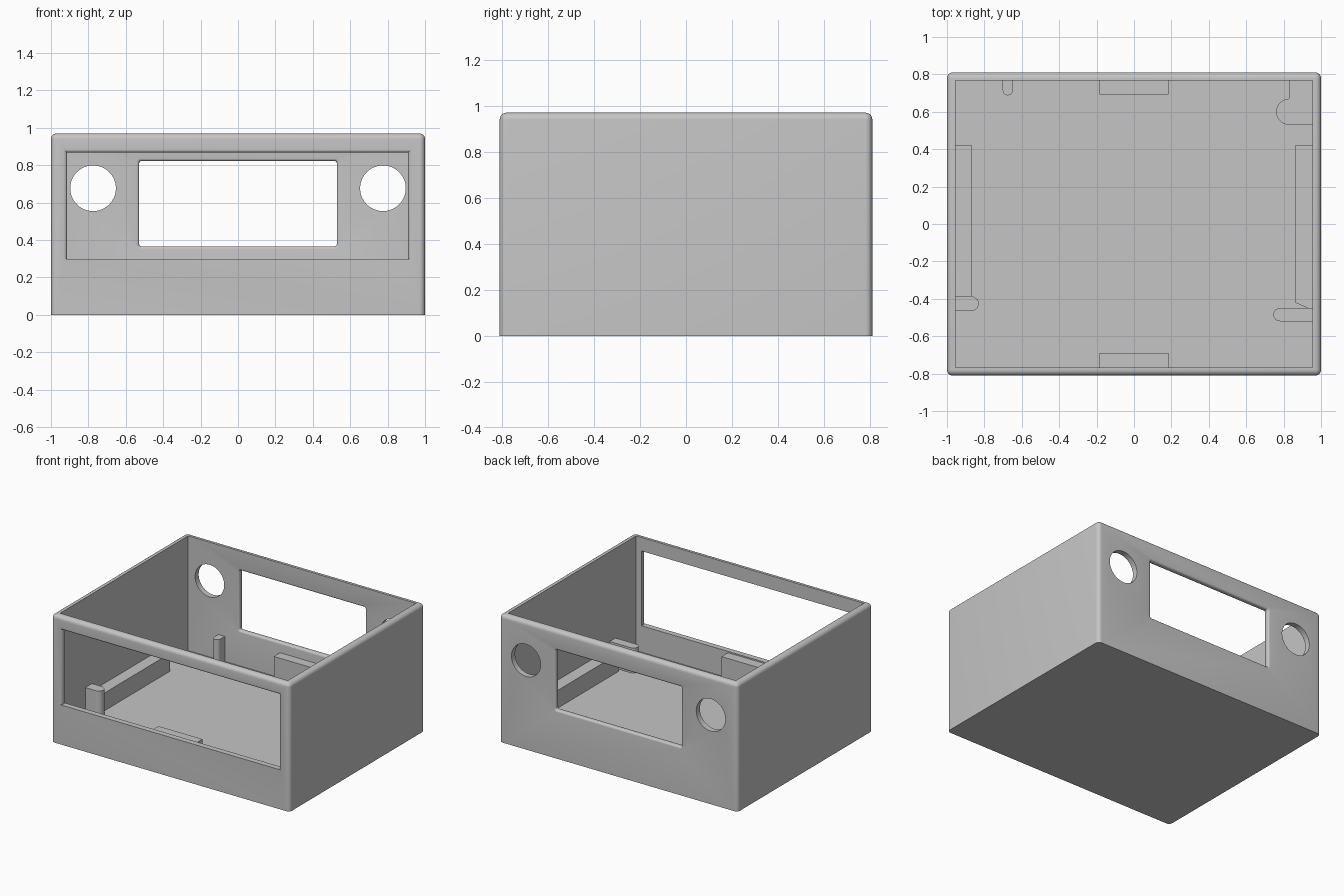
import bpy, bmesh, math
from math import sin, cos, pi, radians

cube = bpy.data.objects.get("Cube")
if cube:
    bpy.data.objects.remove(cube, do_unlink=True)

W, D, H = 1.0, 0.81, 0.97          # half width, half depth, height
IN_X, IN_Y, FLOOR = 0.955, 0.767, 0.10

grey = bpy.data.materials.new("plain_grey")
grey.use_nodes = True
COLOUR = (0.56, 0.56, 0.56, 1)
grey.diffuse_color = COLOUR
grey.node_tree.nodes["Principled BSDF"].inputs["Base Color"].default_value = COLOUR


def finish(name, bm):
    bmesh.ops.recalc_face_normals(bm, faces=bm.faces)
    mesh = bpy.data.meshes.new(name)
    bm.to_mesh(mesh)
    bm.free()
    mesh.materials.append(grey)
    ob = bpy.data.objects.new(name, mesh)
    bpy.context.collection.objects.link(ob)
    return ob


def activate(ob):
    bpy.ops.object.select_all(action='DESELECT')
    ob.select_set(True)
    bpy.context.view_layer.objects.active = ob


def smooth(ob):
    activate(ob)
    bpy.ops.object.shade_smooth_by_angle(angle=radians(35))


def loft(name, rings):
    """Closed solid through rings with equal point counts."""
    bm = bmesh.new()
    loops = [[bm.verts.new(p) for p in ring] for ring in rings]
    for a, b in zip(loops, loops[1:]):
        for i in range(len(a)):
            j = (i + 1) % len(a)
            bm.faces.new((a[i], a[j], b[j], b[i]))
    bm.faces.new(loops[0])
    bm.faces.new(loops[-1])
    return finish(name, bm)


def prism(name, outline, z0, z1):
    return loft(name, [[(x, y, z) for x, y in outline] for z in (z0, z1)])


def rect(x0, x1, y0, y1):
    return [(x0, y0), (x1, y0), (x1, y1), (x0, y1)]


def arc(cx, cy, r, a0, a1, n=12):
    return [(cx + r * cos(radians(a0 + (a1 - a0) * i / n)),
             cy + r * sin(radians(a0 + (a1 - a0) * i / n))) for i in range(n + 1)]


def rounded(x0, x1, z0, z1, r):
    return (arc(x1 - r, z1 - r, r, 0, 90, 6) + arc(x0 + r, z1 - r, r, 90, 180, 6)
            + arc(x0 + r, z0 + r, r, 180, 270, 6) + arc(x1 - r, z0 + r, r, 270, 360, 6))


def fillet(r, n=5):
    """Depth and widening of a rounded opening edge, from the surface inwards."""
    return [(r - r * cos(pi / 2 * i / n), r - r * sin(pi / 2 * i / n)) for i in range(n + 1)]


def cut(body, cutter):
    cutter.hide_render = True
    mod = body.modifiers.new("cut", 'BOOLEAN')
    mod.operation = 'DIFFERENCE'
    mod.solver = 'EXACT'
    mod.object = cutter
    activate(body)
    bpy.ops.object.modifier_apply(modifier=mod.name)
    bpy.data.objects.remove(cutter, do_unlink=True)


# Outer case with rounded vertical corners and rim, flat underside
bm = bmesh.new()
bmesh.ops.create_cube(bm, size=1)
for v in bm.verts:
    v.co = (v.co.x * 2 * W, v.co.y * 2 * D, (v.co.z + 0.5) * H)
edges = [e for e in bm.edges if max(v.co.z for v in e.verts) > H / 2]
bmesh.ops.bevel(bm, geom=edges, offset=0.03, segments=6, profile=0.5, affect='EDGES')
case = finish("case_shell", bm)

# Open cavity
cut(case, prism("cavity_cutter", rect(-IN_X, IN_X, -IN_Y, IN_Y), FLOOR, H + 0.2))

# Front opening, rounded outside on the top and sides only
R = 0.02
steps = [(-0.1, R)] + fillet(R) + [(0.1, 0)]
cut(case, loft("front_cutter", [
    [(x, -D + d, z) for x, z in rect(-0.913 - g, 0.91 + g, 0.30, 0.867 + g)]
    for d, g in steps]))

# Back window, rounded on both sides of the wall
R = 0.015
steps = ([(D + 0.1, R)] + [(D - d, g) for d, g in fillet(R)]
         + [(IN_Y + d, g) for d, g in reversed(fillet(R))] + [(IN_Y - 0.1, R)])
cut(case, loft("window_cutter", [
    [(x, y, z) for x, z in rounded(-0.528 - g, 0.528 + g, 0.367 - g, 0.822 + g, 0.01 + g)]
    for y, g in steps]))

# Round holes beside the window
for side in (-1, 1):
    ring = arc(side * 0.775, 0.677, 0.122, 0, 360, 64)[:-1]
    cut(case, loft("hole_cutter", [[(x, y, z) for x, z in ring] for y in (D - 0.2, D + 0.1)]))
smooth(case)

# Inner supports, sunk slightly into the floor and walls
SINK = 0.02
Z0 = FLOOR - SINK
WX, WY = IN_X + SINK, IN_Y + SINK
POST, RAIL = 0.29, 0.235

parts = [
    ("right_rail", rect(-WX, -0.865, -0.41, 0.42), RAIL),
    ("left_rail", [(WX, -0.45), (0.93, -0.45), (0.86, -0.42), (0.86, 0.42), (WX, 0.42)], RAIL),
    ("right_front_post", [(-WX, -0.465)] + arc(-0.87, -0.425, 0.04, -90, 30)
     + [(-0.865, -0.385), (-WX, -0.385)], POST),
    ("left_front_post", [(WX, -0.45)] + arc(0.78, -0.485, 0.035, 90, 270)
     + [(WX, -0.52)], POST),
    ("left_back_post", [(WX, WY), (0.83, WY)] + arc(0.83, 0.6, 0.07, 90, 270)
     + [(WX, 0.53)], POST),
    ("right_back_pin", [(-0.702, WY)] + arc(-0.675, 0.715, 0.027, 180, 360)
     + [(-0.648, WY)], POST),
    ("front_tab", rect(-0.185, 0.185, -WY, -0.69), POST),
    ("back_tab", rect(-0.185, 0.185, 0.693, WY), POST),
]
for name, outline, top in parts:
    smooth(prism(name, outline, Z0, top))
